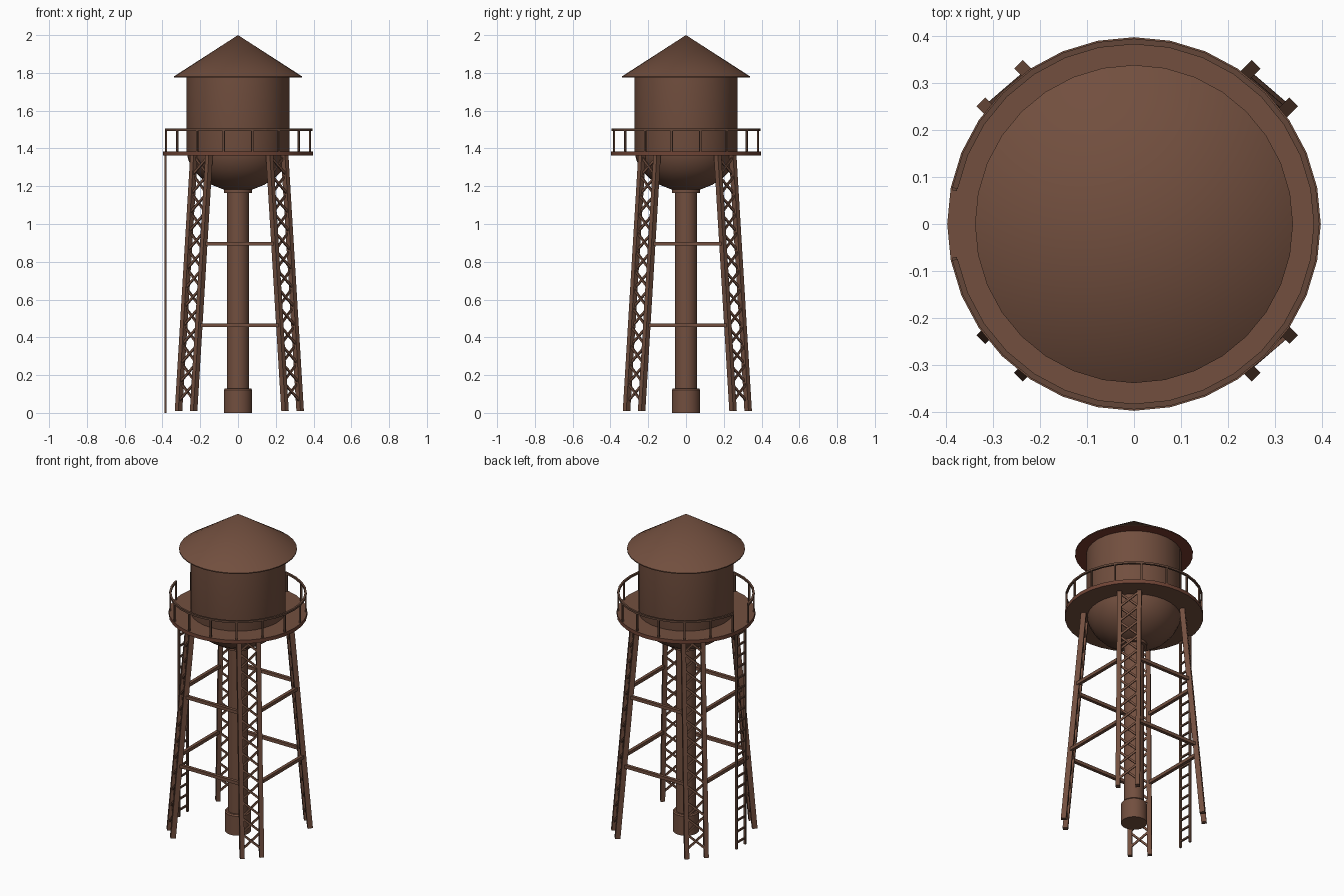
import bpy, bmesh, math
from mathutils import Vector

if "Cube" in bpy.data.objects:
    bpy.data.objects.remove(bpy.data.objects["Cube"])

def material(name, rgb):
    m = bpy.data.materials.new(name)
    m.diffuse_color = (*rgb, 1)
    m.use_nodes = True
    m.node_tree.nodes["Principled BSDF"].inputs["Base Color"].default_value = m.diffuse_color
    return m

BROWN = material("rust brown", (0.168, 0.078, 0.049))
DARK = material("dark rust brown", (0.125, 0.062, 0.040))
RED = material("red rust", (0.19, 0.042, 0.026))
RIM = material("reddish brown", (0.160, 0.058, 0.036))

def finish(name, bm, mats, smooth=False):
    bmesh.ops.recalc_face_normals(bm, faces=bm.faces)
    me = bpy.data.meshes.new(name)
    bm.to_mesh(me)
    bm.free()
    ob = bpy.data.objects.new(name, me)
    bpy.context.collection.objects.link(ob)
    for m in mats:
        me.materials.append(m)
    if smooth:
        bpy.ops.object.select_all(action='DESELECT')
        ob.select_set(True)
        bpy.context.view_layer.objects.active = ob
        bpy.ops.object.shade_smooth_by_angle(angle=math.radians(35))
    return ob

def lathe(name, profile, mats, segments=32, rule=None):
    """Spin (radius, z) points round the z axis; zero radius closes to a point."""
    bm = bmesh.new()
    vs = [bm.verts.new((r, 0, z)) for r, z in profile]
    edges = [bm.edges.new(p) for p in zip(vs, vs[1:])]
    bmesh.ops.spin(bm, geom=vs + edges, cent=(0, 0, 0), axis=(0, 0, 1),
                   angle=2 * math.pi, steps=segments, use_duplicate=False)
    bmesh.ops.remove_doubles(bm, verts=bm.verts, dist=1e-5)
    bmesh.ops.recalc_face_normals(bm, faces=bm.faces)
    if rule:
        for f in bm.faces:
            f.material_index = rule(f)
    return finish(name, bm, mats, True)

def bar(bm, a, b, w, d, out):
    """Box from a to b, w across and d along the outward direction."""
    a, b = Vector(a), Vector(b)
    axis = (b - a).normalized()
    side = axis.cross(Vector(out)).normalized()
    front = side.cross(axis)
    ends = [[bm.verts.new(p + side * sx * w / 2 + front * sy * d / 2)
             for sx, sy in ((-1, -1), (1, -1), (1, 1), (-1, 1))] for p in (a, b)]
    bm.faces.new(ends[0])
    bm.faces.new(ends[1])
    for i in range(4):
        j = (i + 1) % 4
        bm.faces.new((ends[0][i], ends[0][j], ends[1][j], ends[1][i]))

# Roof with a red underside
lathe("roof", [(0, 2.0), (0.338, 1.782), (0.338, 1.776), (0, 1.777)], [BROWN, RED],
      rule=lambda f: int(f.normal.z < -0.5))

# Tank with rounded bowl
lathe("tank", [(0, 1.778), (0.273, 1.778), (0.273, 1.38), (0.262, 1.335), (0.235, 1.285),
               (0.195, 1.243), (0.14, 1.208), (0.075, 1.182), (0, 1.18)], [BROWN])

# Central pipe with collar and base
lathe("pipe", [(0, 1.185), (0.075, 1.185), (0.075, 1.165), (0.058, 1.165), (0.058, 0.13),
               (0.069, 0.13), (0.075, 0.122), (0.075, 0), (0, 0)], [BROWN])

# Walkway with reddish rim
lathe("walkway", [(0, 1.385), (0.397, 1.385), (0.397, 1.362), (0, 1.362)], [BROWN, RIM],
      rule=lambda f: int(abs(f.normal.z) < 0.5))

# Railing: open at -x above the ladder
bm = bmesh.new()
R, STEP = 0.388, math.radians(11.25)
ring = lambda k, z, r=R: Vector((r * math.cos(math.pi + k * STEP), r * math.sin(math.pi + k * STEP), z))
for k in range(1, 32, 2):
    bar(bm, ring(k, 1.38), ring(k, 1.5), 0.01, 0.01, ring(k, 0))
sections = []
for k in range(1, 32):
    sections.append([bm.verts.new(ring(k, z, r)) for r, z in
                     ((0.382, 1.493), (0.394, 1.493), (0.394, 1.505), (0.382, 1.505))])
for s, t in zip(sections, sections[1:]):
    for i in range(4):
        j = (i + 1) % 4
        bm.faces.new((s[i], s[j], t[j], t[i]))
bm.faces.new(sections[0])
bm.faces.new(sections[-1])
finish("railing", bm, [DARK])

# Lattice legs on the four diagonals
OFF = 0.007
FOOT, TOP = 0.01, 1.368

def chord(sx, sy, long_x, z):
    """Centre of a leg chord at height z; long_x picks the chord further out in x."""
    shrink = 0.082 * (z - FOOT) / (TOP - FOOT)
    far, near = 0.322 - shrink, 0.242 - shrink
    x, y = (far, near) if long_x else (near, far)
    return Vector((sx * x + OFF, sy * y + OFF, z))

PANELS = 13
for sx, fx in ((-1, "left"), (1, "right")):
    for sy, fy in ((-1, "front"), (1, "back")):
        bm = bmesh.new()
        out = Vector((sx, sy, 0))
        for side in (True, False):
            bar(bm, chord(sx, sy, side, FOOT), chord(sx, sy, side, TOP), 0.026, 0.03, out)
        h = (TOP - FOOT - 0.06) / PANELS
        for i in range(PANELS):
            z0 = FOOT + 0.05 + i * h
            for side in (True, False):
                shift = out * (0.003 if side else -0.003)
                bar(bm, chord(sx, sy, side, z0) + shift,
                    chord(sx, sy, not side, z0 + h) + shift, 0.012, 0.008, out)
        finish(f"{fy}_{fx}_leg", bm, [BROWN])

# Horizontal braces between neighbouring legs
bm = bmesh.new()
for z in (0.464, 0.896):
    for s in (-1, 1):
        bar(bm, chord(-1, s, False, z), chord(1, s, False, z), 0.02, 0.02, (0, s, 0))
        bar(bm, chord(s, -1, True, z), chord(s, 1, True, z), 0.02, 0.02, (s, 0, 0))
finish("braces", bm, [BROWN])

# Ladder on the left side
bm = bmesh.new()
LX = -0.384
for s in (-1, 1):
    bar(bm, (LX, s * 0.042, 0), (LX, s * 0.042, 1.37), 0.012, 0.012, (-1, 0, 0))
for i in range(20):
    z = 0.04 + i * 0.069
    bar(bm, (LX, -0.042, z), (LX, 0.042, z), 0.01, 0.01, (-1, 0, 0))
finish("ladder", bm, [DARK])
